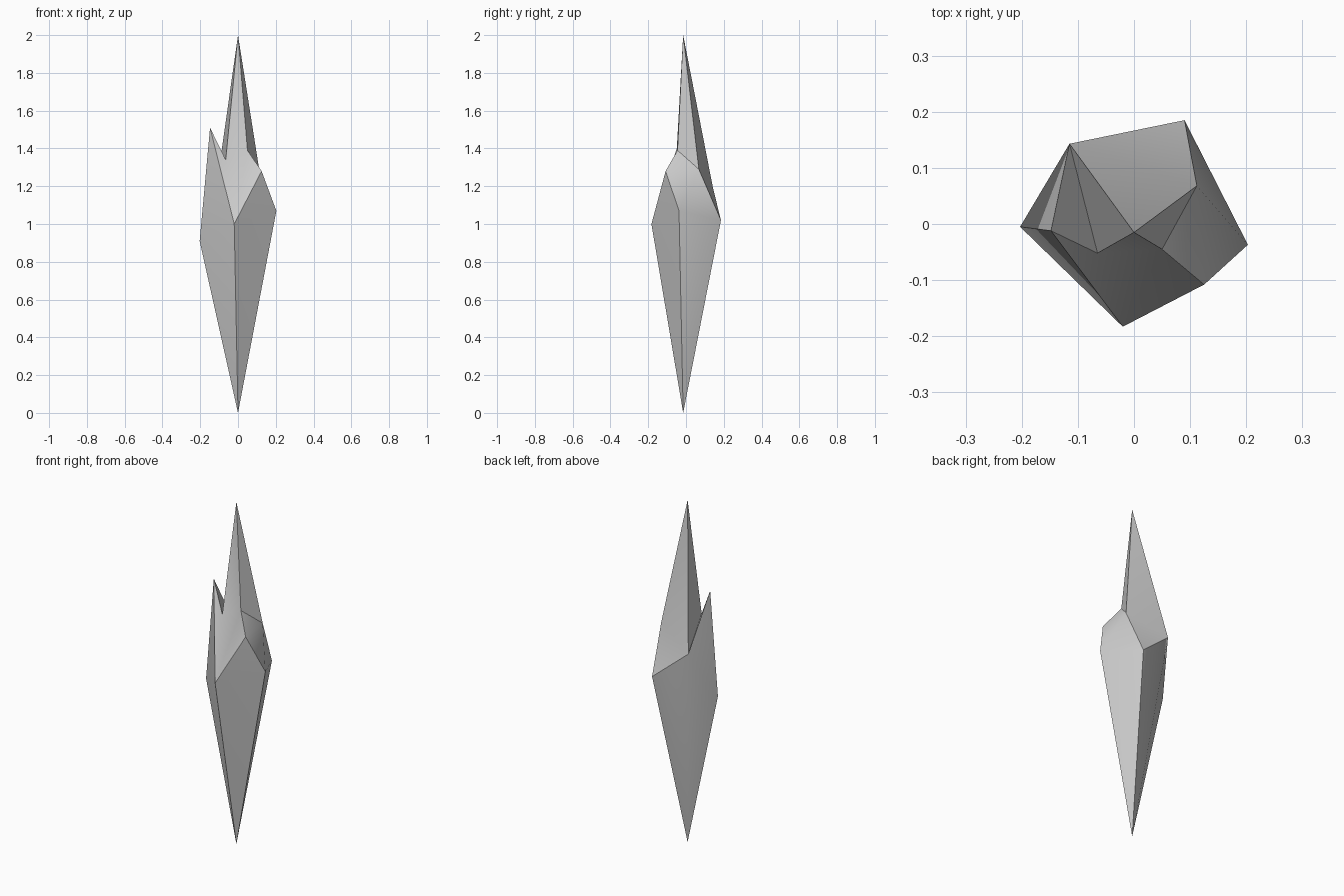
import bpy, bmesh

if "Cube" in bpy.data.objects:
    bpy.data.objects.remove(bpy.data.objects["Cube"])

bm = bmesh.new()
V = lambda x, y, z: bm.verts.new((x, y, z))


def fan(tip, path, closed=False):
    """Triangles from one tip to each pair of neighbours along a path."""
    ends = path[1:] + path[:1] if closed else path[1:]
    for a, b in zip(path, ends):
        bm.faces.new((tip, a, b))


# Lower and upper points
bottom = V(0, -0.015, 0)
top = V(0, -0.015, 2)

# Uneven girdle around the middle
front = V(-0.02, -0.183, 1.0)
right = V(0.203, -0.037, 1.07)
back = V(0.09, 0.185, 1.02)
back_left = V(-0.115, 0.143, 1.19)
left = V(-0.203, -0.005, 0.91)

# Shoulders, and the small side spike
shoulder_back = V(0.112, 0.068, 1.29)
shoulder_front = V(0.05, -0.045, 1.39)
notch = V(-0.065, -0.052, 1.34)
bulge = V(0.125, -0.108, 1.28)
spike = V(-0.148, -0.012, 1.51)

# Long lower point
fan(bottom, [front, right, back, back_left, left], closed=True)
# Tall upper point
fan(top, [notch, shoulder_front, shoulder_back, back_left], closed=True)
# Side spike
fan(spike, [left, front, notch, back_left], closed=True)
# Shoulder facets
fan(bulge, [front, right, shoulder_back, shoulder_front], closed=True)
fan(shoulder_front, [notch, front])
fan(shoulder_back, [right, back, back_left])

bmesh.ops.recalc_face_normals(bm, faces=bm.faces)
mesh = bpy.data.meshes.new("crystal_shard")
bm.to_mesh(mesh)
bm.free()
shard = bpy.data.objects.new("crystal_shard", mesh)
bpy.context.collection.objects.link(shard)
bpy.context.view_layer.objects.active = shard
shard.select_set(True)
bpy.ops.object.shade_smooth_by_angle()
